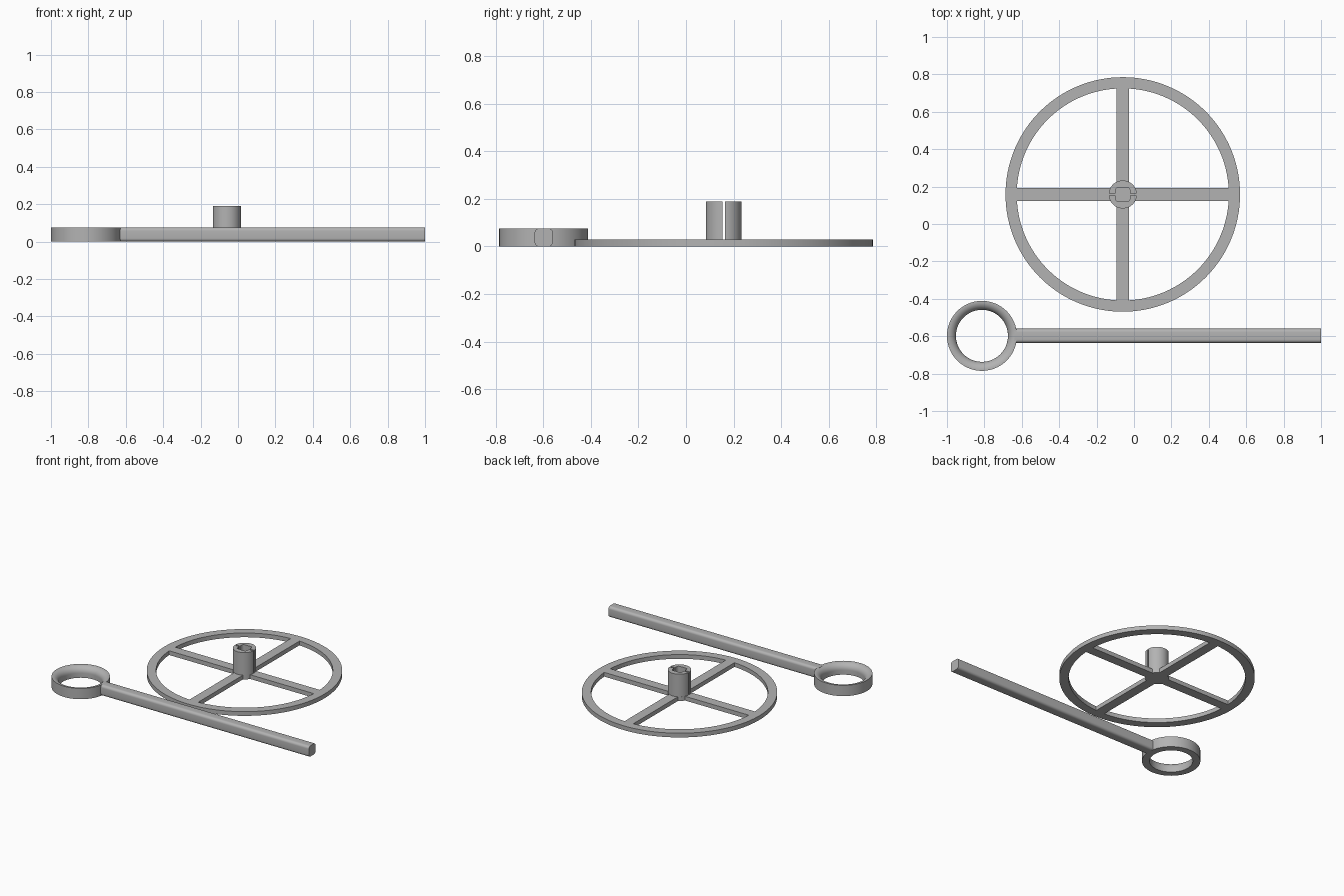
import bpy, bmesh, math
from math import sin, cos, pi, asin, acos, radians

cube = bpy.data.objects.get("Cube")
if cube:
    bpy.data.objects.remove(cube, do_unlink=True)

GREY = (0.45, 0.45, 0.45, 1)
grey = bpy.data.materials.new("plain grey")
grey.use_nodes = True
grey.diffuse_color = GREY
grey.node_tree.nodes["Principled BSDF"].inputs["Base Color"].default_value = GREY


def arc(radius, start, end, steps, cx=0, cy=0):
    angles = [start + (end - start) * i / steps for i in range(steps + 1)]
    return [(cx + radius * cos(a), cy + radius * sin(a)) for a in angles]


def rounded_square(half, radius, steps=6):
    points = []
    for i in range(4):
        a = i * pi / 2
        c = (half - radius) * math.sqrt(2)
        points += arc(radius, a, a + pi / 2, steps, c * cos(a + pi / 4), c * sin(a + pi / 4))
    return points


def finish(obj, angle=35):
    obj.data.materials.clear()
    obj.data.materials.append(grey)
    bpy.ops.object.select_all(action='DESELECT')
    obj.select_set(True)
    bpy.context.view_layer.objects.active = obj
    bpy.ops.object.shade_smooth_by_angle(angle=radians(angle))


def plate(name, outlines, depth, location, rotation=(0, 0, 0)):
    """Fill flat outlines (inner ones become holes) and extrude them symmetrically."""
    curve = bpy.data.curves.new(name, 'CURVE')
    curve.dimensions = '2D'
    curve.fill_mode = 'BOTH'
    curve.extrude = depth / 2
    for points in outlines:
        spline = curve.splines.new('POLY')
        spline.points.add(len(points) - 1)
        for p, (x, y) in zip(spline.points, points):
            p.co = (x, y, 0, 1)
        spline.use_cyclic_u = True
    shape = bpy.data.objects.new(name + " outline", curve)
    bpy.context.collection.objects.link(shape)
    bpy.context.view_layer.update()
    mesh = bpy.data.meshes.new_from_object(shape.evaluated_get(bpy.context.evaluated_depsgraph_get()))
    bpy.data.objects.remove(shape, do_unlink=True)
    bm = bmesh.new()
    bm.from_mesh(mesh)
    bmesh.ops.remove_doubles(bm, verts=bm.verts, dist=0.0001)
    bmesh.ops.recalc_face_normals(bm, faces=bm.faces)
    bm.to_mesh(mesh)
    bm.free()
    mesh.name = name
    obj = bpy.data.objects.new(name, mesh)
    bpy.context.collection.objects.link(obj)
    obj.location, obj.rotation_euler = location, rotation
    finish(obj)
    return obj


def lathe(name, profile, location, steps=96):
    """Spin a closed profile of (radius, height) points around z."""
    bm = bmesh.new()
    rings = [[bm.verts.new((r * cos(2 * pi * i / steps), r * sin(2 * pi * i / steps), z))
              for r, z in profile] for i in range(steps)]
    n = len(profile)
    for i in range(steps):
        a, b = rings[i], rings[(i + 1) % steps]
        for j in range(n):
            k = (j + 1) % n
            bm.faces.new((a[j], b[j], b[k], a[k]))
    bmesh.ops.recalc_face_normals(bm, faces=bm.faces)
    mesh = bpy.data.meshes.new(name)
    bm.to_mesh(mesh)
    bm.free()
    obj = bpy.data.objects.new(name, mesh)
    bpy.context.collection.objects.link(obj)
    obj.location = location
    finish(obj)
    return obj


WHEEL_X, WHEEL_Y = -0.06, 0.158
RIM, RIM_IN, HUB, SPOKE = 0.627, 0.567, 0.075, 0.034
THICK, HUB_TOP = 0.03, 0.19

# Spoked wheel: a disc with four windows
outlines = [arc(RIM, 0, 2 * pi, 128)[:-1]]
t_out, t_in = asin(SPOKE / RIM_IN), asin(SPOKE / HUB)
window = arc(RIM_IN, t_out, pi / 2 - t_out, 30) + arc(HUB, pi / 2 - t_in, t_in, 8)
for i in range(4):
    c, s = round(cos(i * pi / 2)), round(sin(i * pi / 2))
    outlines.append([(x * c - y * s, x * s + y * c) for x, y in window])
plate("wheel", outlines, THICK, (WHEEL_X, WHEEL_Y, THICK / 2))

# Split hub: two half shells around a rounded square socket
SLIT, SOCKET = 0.005, 0.038
t = asin(SLIT / HUB)
socket = [p for p in rounded_square(SOCKET, 0.016) if p[1] > SLIT]
half_shell = arc(HUB, t, pi - t, 32) + [(-SOCKET, SLIT)] + socket[::-1] + [(SOCKET, SLIT)]
for name, turn in (("hub_back", 0), ("hub_front", pi)):
    plate(name, [half_shell], HUB_TOP - THICK,
          (WHEEL_X, WHEEL_Y, (HUB_TOP + THICK) / 2), (0, 0, turn))

# Handle ring: flat bottom, inner edge rounded over at the top
RING_X, HANDLE_Y, HEIGHT = -0.813, -0.598, 0.076
profile = [(0.187, 0), (0.187, HEIGHT)]
profile += [(0.139 + 0.044 * (1 - sin(a)), HEIGHT - 0.044 * (1 - cos(a)))
            for a in [i * pi / 20 for i in range(11)]]
profile.append((0.139, 0))
lathe("handle_ring", profile, (RING_X, HANDLE_Y, 0))

# Handle rod: rounded square bar running from the ring to the right end
START, END = -0.64, 1.0
plate("handle_rod", [rounded_square(HEIGHT / 2, 0.018)], END - START,
      ((START + END) / 2, HANDLE_Y, HEIGHT / 2), (0, pi / 2, 0))
